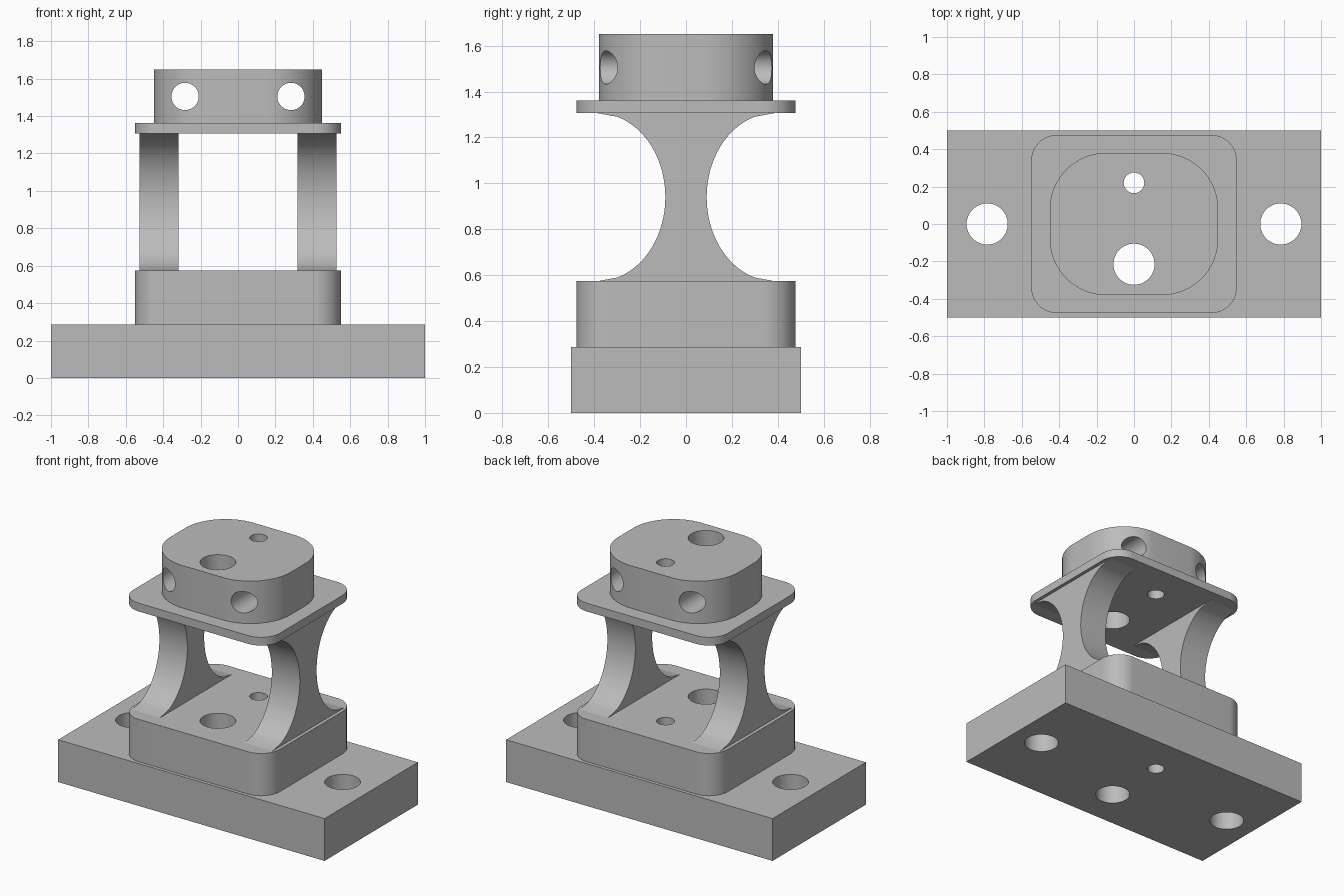
import bpy, bmesh
from math import sin, cos, pi, radians
from mathutils import Matrix, Vector

if "Cube" in bpy.data.objects:
    bpy.data.objects.remove(bpy.data.objects["Cube"], do_unlink=True)

grey = bpy.data.materials.new("machined grey")
grey.use_nodes = True
colour = (0.5, 0.5, 0.5, 1)
grey.diffuse_color = colour
grey.node_tree.nodes["Principled BSDF"].inputs["Base Color"].default_value = colour


def prism(name, outline, direction):
    """Extrude a closed outline of 3D points along a vector."""
    bm = bmesh.new()
    face = bm.faces.new([bm.verts.new(p) for p in outline])
    moved = bmesh.ops.extrude_face_region(bm, geom=[face])["geom"]
    bmesh.ops.translate(bm, vec=Vector(direction),
                        verts=[v for v in moved if isinstance(v, bmesh.types.BMVert)])
    bmesh.ops.recalc_face_normals(bm, faces=bm.faces)
    mesh = bpy.data.meshes.new(name)
    bm.to_mesh(mesh)
    bm.free()
    mesh.materials.append(grey)
    obj = bpy.data.objects.new(name, mesh)
    bpy.context.collection.objects.link(obj)
    return obj


def rounded_block(name, hx, hy, radius, bottom, top, steps=16):
    pts = []
    for i, (sx, sy) in enumerate([(1, 1), (-1, 1), (-1, -1), (1, -1)]):
        for s in range(steps + 1):
            a = (i + s / steps) * pi / 2
            pts.append((sx * (hx - radius) + radius * cos(a),
                        sy * (hy - radius) + radius * sin(a), bottom))
    return prism(name, pts, (0, 0, top - bottom))


def drill(obj, x, y, z, radius, axis="Z"):
    """Cut a round through-hole, then discard the drill."""
    bpy.ops.mesh.primitive_cylinder_add(
        vertices=48, radius=radius, depth=3, location=(x, y, z),
        rotation=(pi / 2 if axis == "Y" else 0, 0, 0))
    cutter = bpy.context.object
    cutter.data.materials.append(grey)
    mod = obj.modifiers.new("hole", "BOOLEAN")
    mod.operation = "DIFFERENCE"
    mod.solver = "EXACT"
    mod.object = cutter
    bpy.context.view_layer.objects.active = obj
    bpy.ops.object.modifier_apply(modifier=mod.name)
    bpy.data.objects.remove(cutter, do_unlink=True)


def smooth(obj):
    bpy.ops.object.select_all(action="DESELECT")
    obj.select_set(True)
    bpy.context.view_layer.objects.active = obj
    bpy.ops.object.shade_smooth_by_angle(angle=radians(30))


# Stacked plates
base = prism("base_plate", [(-1, -.5, 0), (1, -.5, 0), (1, .5, 0), (-1, .5, 0)], (0, 0, .287))
pedestal = rounded_block("pedestal", .55, .477, .14, .287, .574)
flange = rounded_block("flange", .55, .477, .14, 1.306, 1.362)
head = rounded_block("head", .45, .38, .3, 1.362, 1.65)

# Two holes run vertically through the whole stack
for part in (base, pedestal, flange, head):
    drill(part, 0, .22, 1, .055)
    drill(part, 0, -.215, 1, .11)

# Mounting holes in the base and cross holes in the head
for side in (-1, 1):
    drill(base, side * .785, 0, 0, .11)
    drill(head, side * .283, 0, 1.505, .073, "Y")

# Waisted legs with elliptical scoops front and back
angles = [-90] + [-73 + 146 * i / 32 for i in range(33)] + [90]
scoop = [(.385 - .295 * cos(radians(a)), .94 + .366 * sin(radians(a))) for a in angles]
profile = scoop + [(-y, z) for y, z in reversed(scoop)]
legs = []
for name, x in (("left_leg", .317), ("right_leg", -.527)):
    legs.append(prism(name, [(x, y, z) for y, z in profile], (.21, 0, 0)))

for part in [base, pedestal, flange, head] + legs:
    smooth(part)
